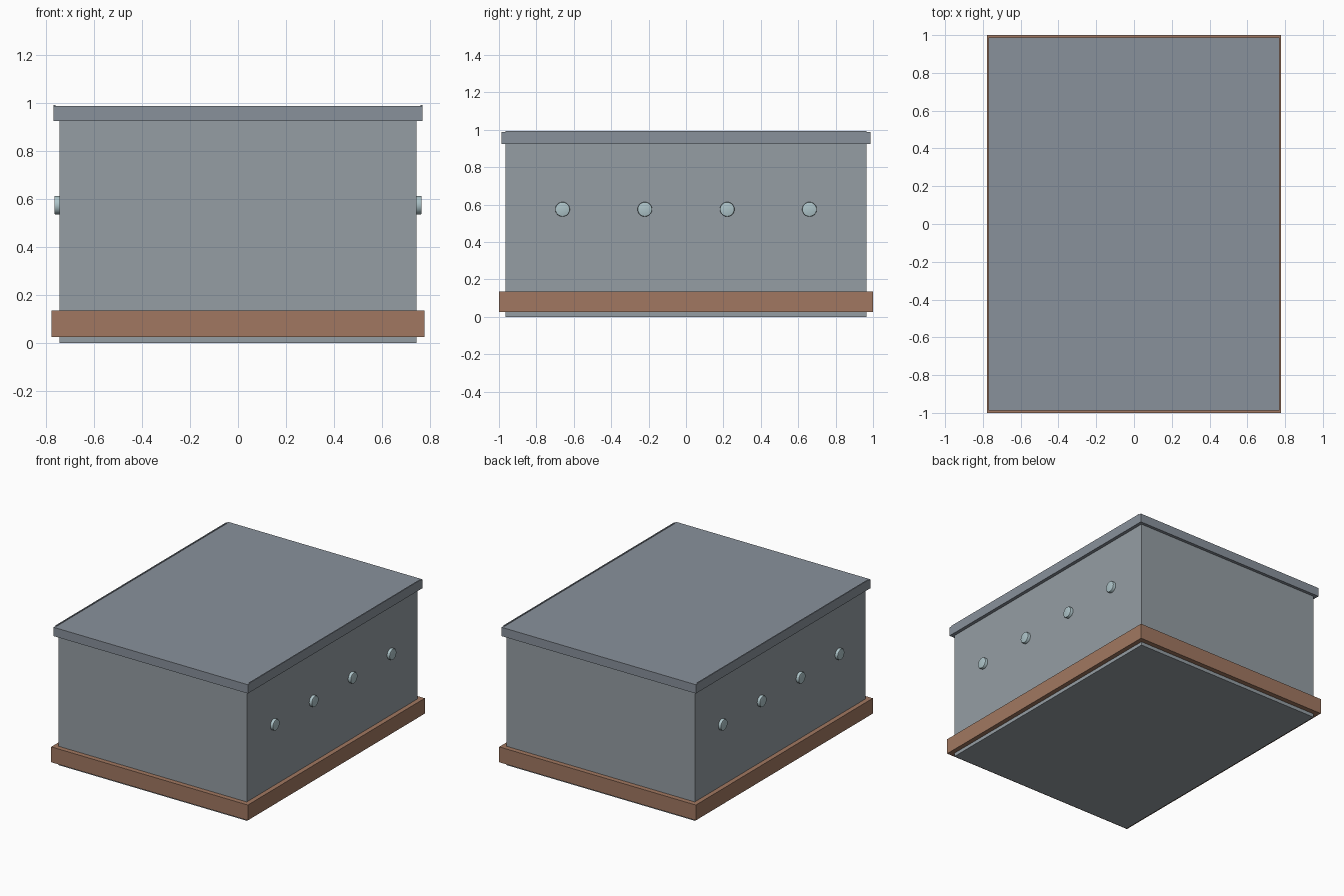
import bpy, bmesh
from math import pi
from mathutils import Matrix

if "Cube" in bpy.data.objects:
    bpy.data.objects.remove(bpy.data.objects["Cube"])


def material(name, rgb):
    m = bpy.data.materials.new(name)
    m.diffuse_color = (*rgb, 1)
    m.use_nodes = True
    m.node_tree.nodes["Principled BSDF"].inputs["Base Color"].default_value = m.diffuse_color
    return m


WALL = material("wall_grey", (0.30, 0.34, 0.37))
LID = material("lid_grey", (0.25, 0.285, 0.33))
WOOD = material("brown_band", (0.355, 0.187, 0.119))
STUD = material("pale_stud", (0.42, 0.55, 0.58))


def finish(bm, name, mat):
    me = bpy.data.meshes.new(name)
    bm.to_mesh(me)
    bm.free()
    me.materials.append(mat)
    ob = bpy.data.objects.new(name, me)
    bpy.context.collection.objects.link(ob)
    return ob


def box(name, x, y, z, mat):
    """Box spanning the (low, high) pair on each axis."""
    bm = bmesh.new()
    size = [b - a for a, b in (x, y, z)]
    mid = [(a + b) / 2 for a, b in (x, y, z)]
    bmesh.ops.create_cube(bm, size=1, matrix=Matrix.Translation(mid) @ Matrix.Diagonal((*size, 1)))
    return finish(bm, name, mat)


# Main box, brown band round its foot, overhanging lid
box("box_body", (-0.745, 0.745), (-0.965, 0.965), (0, 0.93), WALL)
box("base_band", (-0.778, 0.778), (-1, 1), (0.025, 0.135), WOOD)
box("lid", (-0.769, 0.769), (-0.987, 0.987), (0.925, 0.988), LID)

for side, label in ((-1, "left"), (1, "right")):
    # Thin raised lip along each long edge of the lid
    box(f"lid_lip_{label}", sorted((side * 0.761, side * 0.769)), (-0.965, 0.965), (0.985, 0.993), LID)

    # Row of four round studs with softened outer rims
    for i in range(4):
        bm = bmesh.new()
        place = Matrix.Translation((side * 0.752, -0.66 + 0.44 * i, 0.575)) @ Matrix.Rotation(side * pi / 2, 4, 'Y')
        bmesh.ops.create_cone(bm, cap_ends=True, segments=32, radius1=0.039, radius2=0.039,
                              depth=0.028, matrix=place)
        rim = [e for e in bm.edges if all(abs(v.co.x) > 0.76 for v in e.verts)]
        bmesh.ops.bevel(bm, geom=rim, offset=0.005, segments=2, profile=0.5, affect='EDGES')
        stud = finish(bm, f"stud_{label}_{i + 1}", STUD)
        bpy.ops.object.select_all(action='DESELECT')
        bpy.context.view_layer.objects.active = stud
        stud.select_set(True)
        bpy.ops.object.shade_smooth_by_angle()
